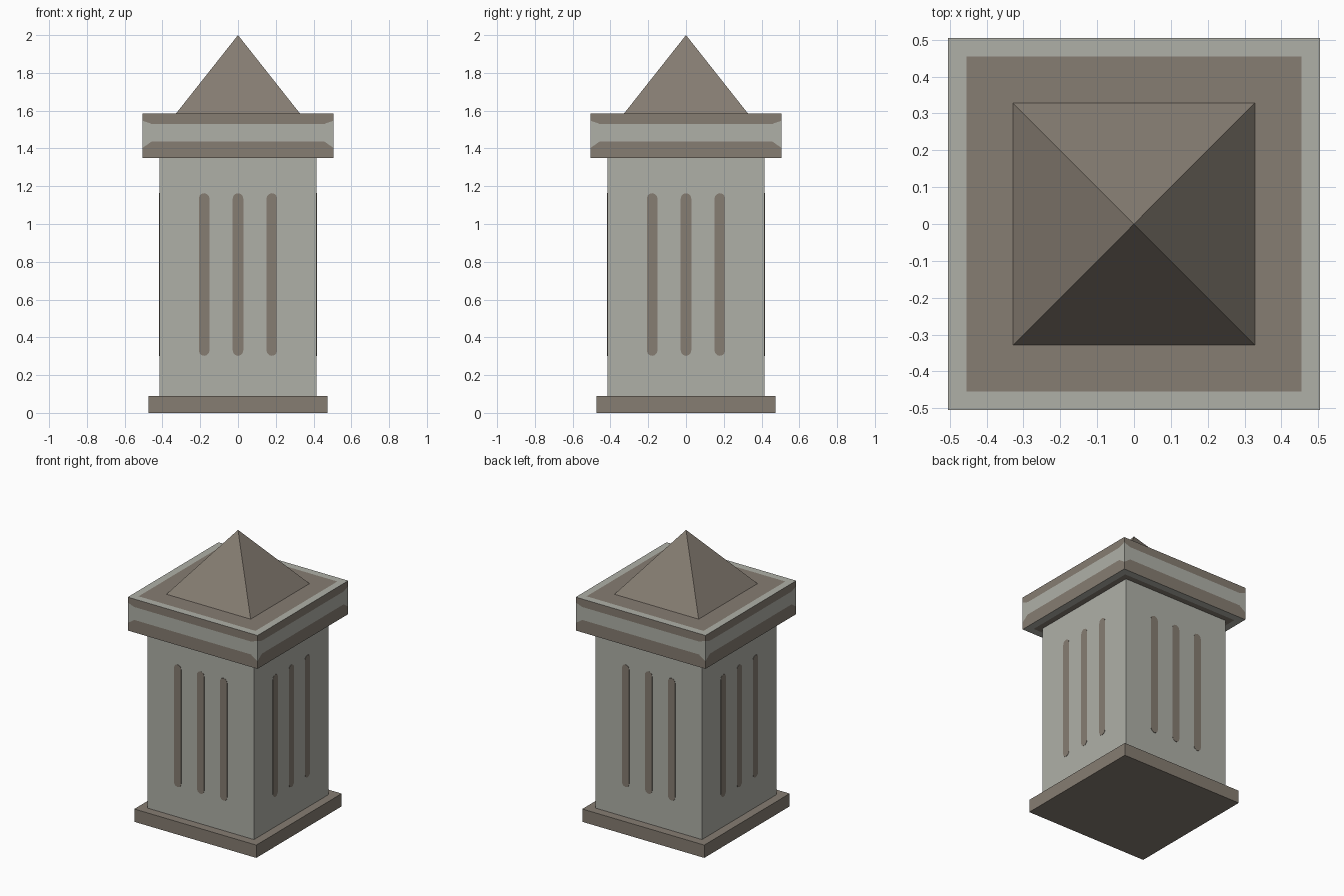
import bpy, bmesh, math
from mathutils import Matrix, Vector

if "Cube" in bpy.data.objects:
    bpy.data.objects.remove(bpy.data.objects["Cube"])


def material(name, rgb):
    m = bpy.data.materials.new(name)
    m.diffuse_color = (*rgb, 1.0)
    m.use_nodes = True
    m.node_tree.nodes["Principled BSDF"].inputs["Base Color"].default_value = m.diffuse_color
    return m


GREY = material("pale grey stone", (0.43, 0.435, 0.39))
BROWN = material("brown stone", (0.238, 0.205, 0.168))


def finish(name, bm, mats):
    bmesh.ops.remove_doubles(bm, verts=bm.verts, dist=1e-5)
    bmesh.ops.recalc_face_normals(bm, faces=bm.faces)
    me = bpy.data.meshes.new(name)
    bm.to_mesh(me)
    bm.free()
    for m in mats:
        me.materials.append(m)
    ob = bpy.data.objects.new(name, me)
    bpy.context.collection.objects.link(ob)
    return ob


def box(name, half, z0, z1, mat):
    bm = bmesh.new()
    bmesh.ops.create_cube(bm, size=1.0, matrix=Matrix.Translation((0, 0, (z0 + z1) / 2))
                          @ Matrix.Diagonal((2 * half, 2 * half, z1 - z0, 1)))
    return finish(name, bm, [mat])


# Base slab and column
box("base", 0.475, 0.0, 0.09, BROWN)
box("column", 0.415, 0.09, 1.35, GREY)

# Cap block: brown bands on the sides, grey border around brown top and bottom
H, I = 0.505, 0.455
corner_z = (1.35, 1.403, 1.547, 1.585)
inner_z = (1.35, 1.438, 1.529, 1.585)
bm = bmesh.new()


def face(pts, rot, mat_index):
    f = bm.faces.new([bm.verts.new(rot @ Vector(p)) for p in pts])
    f.material_index = mat_index


for k in range(4):
    rot = Matrix.Rotation(k * math.pi / 2, 3, 'Z')
    cols = [(-H, corner_z), (-I, inner_z), (I, inner_z), (H, corner_z)]
    for (xa, za), (xb, zb) in zip(cols, cols[1:]):
        for j in range(3):
            face([(xa, -H, za[j]), (xb, -H, zb[j]), (xb, -H, zb[j + 1]), (xa, -H, za[j + 1])],
                 rot, 0 if j == 1 else 1)
    for z in (1.35, 1.585):
        face([(-H, -H, z), (-I, -H, z), (I, -H, z), (H, -H, z), (I, -I, z), (-I, -I, z)], rot, 0)
for z in (1.35, 1.585):
    face([(-I, -I, z), (I, -I, z), (I, I, z), (-I, I, z)], Matrix.Identity(3), 1)
finish("cap", bm, [GREY, BROWN])

# Pyramid roof
bm = bmesh.new()
bmesh.ops.create_cone(bm, cap_ends=True, segments=4, radius1=0.328 * math.sqrt(2), radius2=0,
                      depth=0.415, matrix=Matrix.Translation((0, 0, 1.7925))
                      @ Matrix.Rotation(math.pi / 4, 4, 'Z'))
finish("roof", bm, [BROWN])

# Three thin round-ended stripes on each side of the column
R, Z0, Z1 = 0.028, 0.302, 1.163
for k, side in enumerate(("front", "right", "back", "left")):
    bm = bmesh.new()
    rot = Matrix.Rotation(k * math.pi / 2, 3, 'Z')
    for x in (-0.179, 0.0, 0.179):
        pts = []
        for i in range(14):
            a = math.pi * (i if i < 7 else i - 1) / 6
            zc = Z1 - R if i < 7 else Z0 + R
            pts.append(Vector((x + R * math.cos(a), -0.414, zc + R * math.sin(a))))
        f = bm.faces.new([bm.verts.new(rot @ p) for p in pts])
        ext = bmesh.ops.extrude_face_region(bm, geom=[f], use_keep_orig=True)
        verts = [v for v in ext["geom"] if isinstance(v, bmesh.types.BMVert)]
        bmesh.ops.translate(bm, verts=verts, vec=rot @ Vector((0, -0.003, 0)))
    finish(side + "_stripes", bm, [BROWN])
